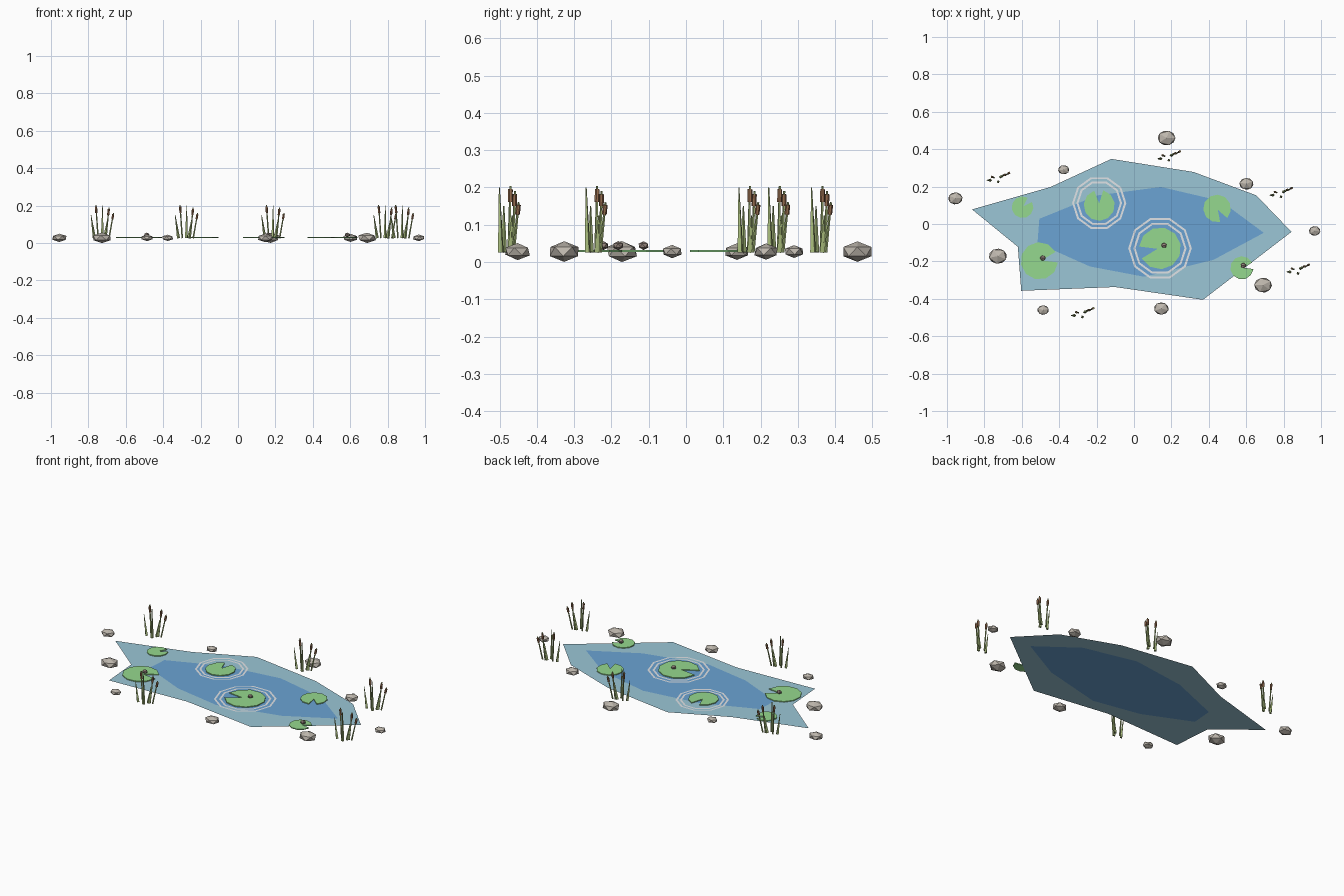
import bpy, bmesh, math
from mathutils import Vector, Matrix

if "Cube" in bpy.data.objects:
    bpy.data.objects.remove(bpy.data.objects["Cube"])


def mat(name, r, g, b):
    m = bpy.data.materials.new(name)
    lin = [((c / 255 + 0.055) / 1.055) ** 2.4 for c in (r, g, b)]
    m.diffuse_color = (*lin, 1)
    m.use_nodes = True
    m.node_tree.nodes["Principled BSDF"].inputs["Base Color"].default_value = m.diffuse_color
    return m


SHALLOW = mat("shallow water", 155, 198, 214)
DEEP = mat("deep water", 107, 164, 212)
PAD = mat("lily green", 149, 216, 142)
STONE = mat("stone grey", 190, 183, 173)
BUD = mat("bud brown grey", 150, 134, 126)
FOAM = mat("ripple white", 228, 231, 235)
REED = mat("reed green", 172, 192, 126)
HEAD = mat("cattail brown", 152, 110, 80)
WATER_Z = 0.027
SHIFT = Vector((.004, -.002, 0))


def finish(bm, name, *mats):
    bmesh.ops.translate(bm, vec=SHIFT, verts=bm.verts)
    me = bpy.data.meshes.new(name)
    bm.to_mesh(me)
    bm.free()
    for m in mats:
        me.materials.append(m)
    ob = bpy.data.objects.new(name, me)
    bpy.context.collection.objects.link(ob)
    return ob


# Water: shallow border filled between two outlines, deep centre face
SHORE = [(-.87, .08), (-.45, .2), (-.125, .35), (.315, .28), (.65, .155), (.838, -.04),
         (.365, -.403), (-.105, -.335), (-.607, -.355), (-.625, -.12)]
DEPTH = [(-.51, .03), (-.2, .155), (.14, .2), (.46, .125), (.69, -.045),
         (.42, -.19), (.05, -.28), (-.24, -.225), (-.52, -.1)]
bm = bmesh.new()
loops = [[bm.verts.new((x, y, WATER_Z)) for x, y in pts] for pts in (SHORE, DEPTH)]
edges = [bm.edges.new((l[i - 1], l[i])) for l in loops for i in range(len(l))]
bmesh.ops.triangle_fill(bm, edges=edges, use_beauty=True)
deep = set(loops[1])
for f in list(bm.faces):
    if set(f.verts) <= deep:
        bm.faces.remove(f)
bm.faces.new(loops[1]).material_index = 1
for f in bm.faces:
    f.normal_update()
    if f.normal.z < 0:
        f.normal_flip()
finish(bm, "pond_water", SHALLOW, DEEP)


# Stones: squashed icosahedra around the shore
def blob(name, x, y, z, rx, ry, rz, turn, m):
    bm = bmesh.new()
    bmesh.ops.create_icosphere(
        bm, subdivisions=1, radius=1,
        matrix=Matrix.Translation((x, y, z)) @ Matrix.Diagonal((rx, ry, rz, 1))
        @ Matrix.Rotation(turn, 4, 'Z'))
    finish(bm, name, m)


STONES = [(.17, .462, .053), (-.38, .292, .033), (-.959, .139, .043), (-.732, -.17, .054),
          (-.49, -.458, .034), (.142, -.45, .044), (.597, .217, .042), (.962, -.035, .034),
          (.686, -.325, .053)]
for i, (x, y, r) in enumerate(STONES):
    blob(f"stone_{i + 1}", x, y, .028, r, r * .84, r * .52, i * .7, STONE)


# Lily pads: notched discs with a thin rim
def lily_pad(name, x, y, r, notch):
    bm = bmesh.new()
    gap = math.radians(17)
    a = math.radians(notch)
    pts = [(x + .12 * r * math.cos(a), y + .12 * r * math.sin(a))]
    for k in range(11):
        t = a + gap + k * (2 * math.pi - 2 * gap) / 10
        pts.append((x + r * math.cos(t), y + r * math.sin(t)))
    f = bm.faces.new([bm.verts.new((px, py, .0275)) for px, py in pts])
    up = bmesh.ops.extrude_face_region(bm, geom=[f], use_keep_orig=True)
    bmesh.ops.translate(bm, vec=(0, 0, .005),
                        verts=[v for v in up["geom"] if isinstance(v, bmesh.types.BMVert)])
    bmesh.ops.recalc_face_normals(bm, faces=bm.faces)
    finish(bm, name, PAD)


PADS = [(-.51, -.195, .1, 12), (-.19, .102, .083, 92), (.135, -.128, .112, 192),
        (-.6, .092, .058, 45), (.44, .085, .074, 300), (.573, -.232, .062, 10)]
for i, p in enumerate(PADS):
    lily_pad(f"lily_pad_{i + 1}", *p)
for i, (x, y) in enumerate([(-.492, -.18), (.157, -.112), (.581, -.22)]):
    blob(f"lily_bud_{i + 1}", x, y, .044, .016, .015, .012, i, BUD)


# Ripples: thin ten-sided rings on the water
def ripple(name, x, y, r):
    bm = bmesh.new()
    rings = [[bm.verts.new((x + q * math.cos(k * math.pi / 5), y + q * math.sin(k * math.pi / 5),
                            WATER_Z + .001)) for k in range(10)] for q in (r - .011, r)]
    for k in range(10):
        bm.faces.new((rings[0][k - 1], rings[1][k - 1], rings[1][k], rings[0][k]))
    finish(bm, name, FOAM)


for side, x, y, radii in (("back", -.19, .114, (.122, .145)), ("front", .135, -.128, (.142, .17))):
    for i, r in enumerate(radii):
        ripple(f"{side}_ripple_{i + 1}", x, y, r)


# Reeds: tapered blades and stems, some with a cattail head
def rod(bm, a, b, r1, r2, sides, index):
    d = b - a
    m = Matrix.Translation((a + b) / 2) @ d.to_track_quat('Z', 'Y').to_matrix().to_4x4()
    made = bmesh.ops.create_cone(bm, cap_ends=True, segments=sides, radius1=r1, radius2=r2,
                                 depth=d.length, matrix=m)
    for f in {f for v in made["verts"] for f in v.link_faces}:
        f.material_index = index


# base x, base y, tip x, tip y, tip z, has head
STALKS = [(-.022, 0, -.034, .004, .204, True), (-.042, -.014, -.06, -.014, .15, False),
          (0, -.022, .002, -.026, .2, False), (.012, .004, .028, .008, .125, False),
          (.02, .01, .036, .016, .19, True), (.036, .012, .06, .026, .16, True)]
CLUMPS = [(-.73, .25), (.182, .365), (.782, .17), (.873, -.24), (-.28, -.473)]
for i, (cx, cy) in enumerate(CLUMPS):
    bm = bmesh.new()
    for bx, by, tx, ty, tz, head in STALKS:
        a = Vector((cx + bx, cy + by, .026))
        b = Vector((cx + tx, cy + ty, tz))
        if head:
            rod(bm, a, b, .0045, .003, 5, 0)
            rod(bm, a.lerp(b, .76), a.lerp(b, .95), .0065, .0065, 6, 1)
        else:
            rod(bm, a, b, .0085, .0015, 4, 0)
    finish(bm, f"reed_clump_{i + 1}", REED, HEAD)
